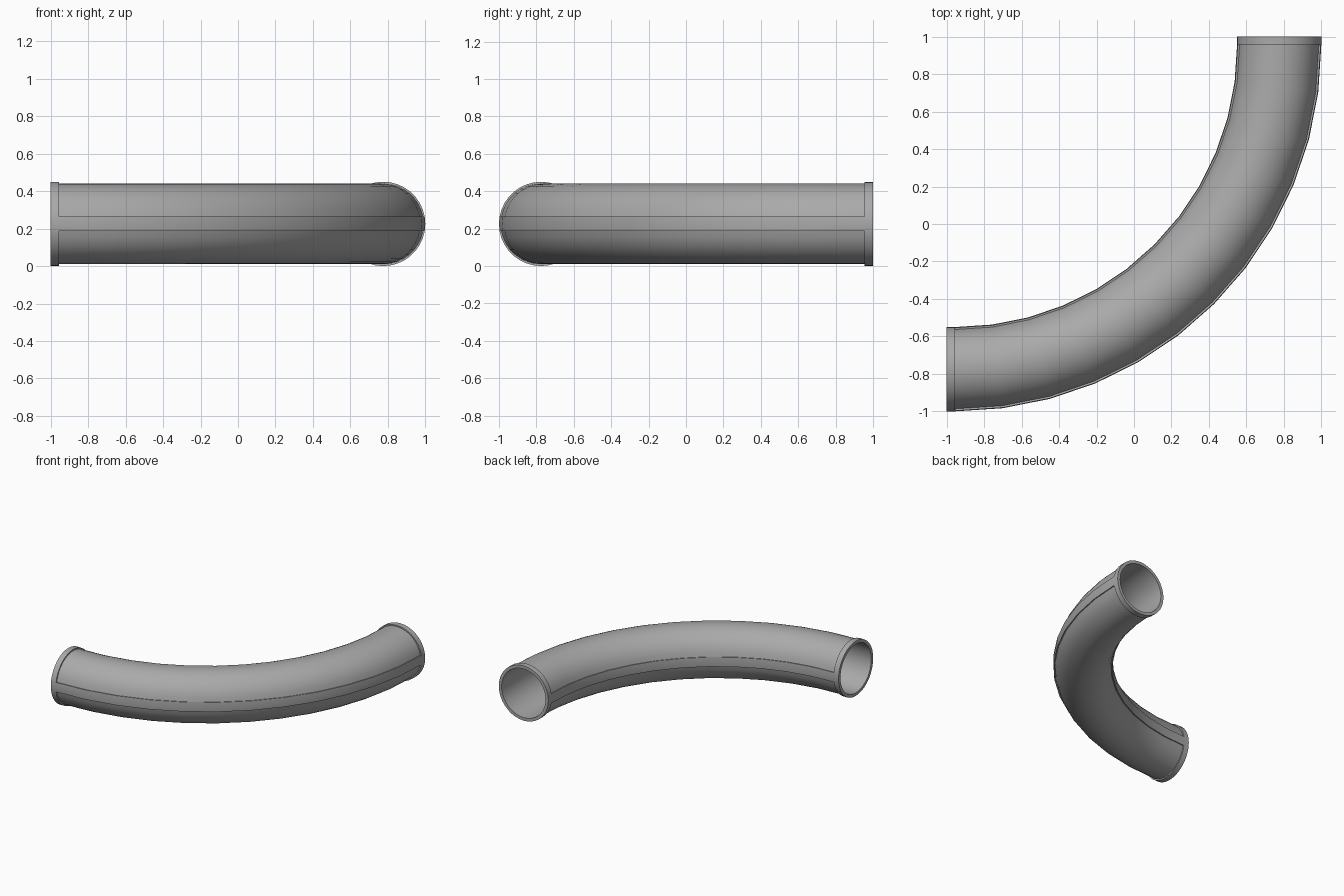
import bpy
import bmesh
from math import cos, sin, pi, radians
from mathutils import Vector

cube = bpy.data.objects.get("Cube")
if cube:
    bpy.data.objects.remove(cube, do_unlink=True)

COLLAR = 0.045            # straight length of each end collar
R_OUT, R_BODY, R_BORE = 0.225, 0.215, 0.2
CENTRE = COLLAR - 1       # the bend turns about (CENTRE, -CENTRE)
BEND = 1 - R_OUT - CENTRE
STEPS = 12

# Stations along the path: position and sideways direction
bend = []
for i in range(STEPS + 1):
    a = -pi / 2 + i * pi / 2 / STEPS
    side = Vector((cos(a), sin(a), 0))
    bend.append((Vector((CENTRE, -CENTRE, R_OUT)) + side * BEND, side))
start = (bend[0][0] - Vector((COLLAR, 0, 0)), bend[0][1])
end = (bend[-1][0] + Vector((0, COLLAR, 0)), bend[-1][1])


def profile(r_strip, r_body):
    """Cross-section with a narrow strip on the outer and inner side."""
    points = []
    for base in (0, 180):
        points += [(base + d, r_strip) for d in (-10, 0, 10)]
        points += [(base + d, r_body) for d in range(10, 171, 10)]
    return [(r * cos(radians(d)), r * sin(radians(d))) for d, r in points]


bore = profile(R_BORE, R_BORE)
collar = profile(R_OUT, R_OUT)
body = profile(R_OUT, R_BODY)

# Closed sequence of sections: through the bore, then back along the outside
sections = [(s, bore) for s in [start] + bend + [end]]
sections += [(end, collar), (bend[-1], collar)]
sections += [(s, body) for s in reversed(bend)]
sections += [(bend[0], collar), (start, collar)]

bm = bmesh.new()
rings = [[bm.verts.new(pos + side * u + Vector((0, 0, v))) for u, v in prof]
         for (pos, side), prof in sections]
for i, ring in enumerate(rings):
    following = rings[(i + 1) % len(rings)]
    for j in range(len(ring)):
        k = (j + 1) % len(ring)
        bm.faces.new((ring[j], ring[k], following[k], following[j]))
bmesh.ops.remove_doubles(bm, verts=bm.verts, dist=0.0005)
bmesh.ops.recalc_face_normals(bm, faces=bm.faces)

mesh = bpy.data.meshes.new("curved_pipe")
bm.to_mesh(mesh)
bm.free()
pipe = bpy.data.objects.new("curved_pipe", mesh)
bpy.context.collection.objects.link(pipe)

# Plain grey finish
grey = bpy.data.materials.new("grey")
grey.use_nodes = True
colour = (0.4, 0.4, 0.4, 1)
grey.diffuse_color = colour
grey.node_tree.nodes["Principled BSDF"].inputs["Base Color"].default_value = colour
mesh.materials.append(grey)

bpy.ops.object.select_all(action="DESELECT")
pipe.select_set(True)
bpy.context.view_layer.objects.active = pipe
bpy.ops.object.shade_smooth_by_angle(angle=radians(30))
